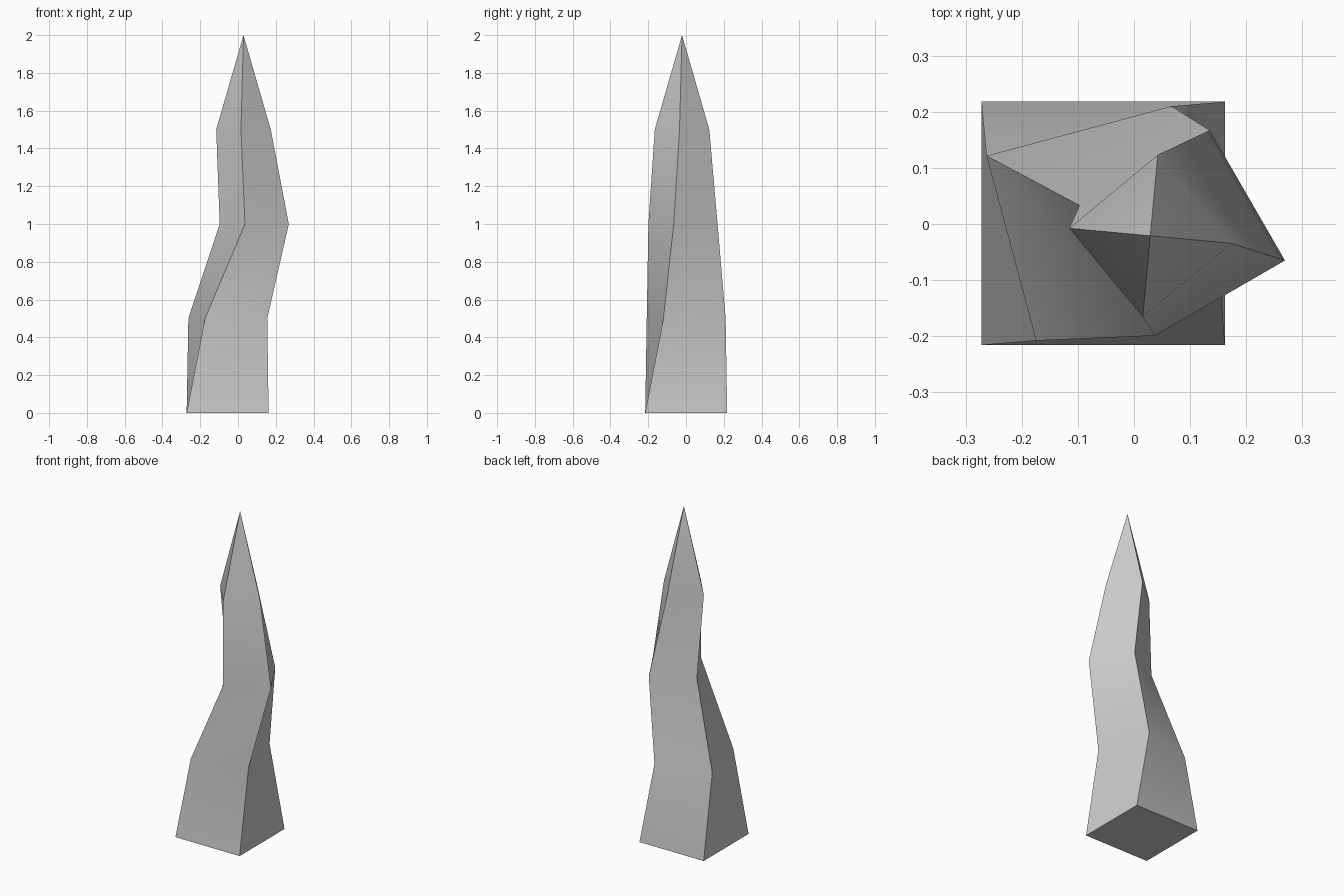
import bpy, bmesh, math

if "Cube" in bpy.data.objects:
    bpy.data.objects.remove(bpy.data.objects["Cube"])

# Twisting square sections: centre x, centre y, height, side, turn in degrees
sections = [
    (-0.055, 0.001, 0.0, 0.434, 0),
    (-0.054, 0.001, 0.5, 0.341, 15),
    (0.086, -0.016, 1.0, 0.268, 30),
    (0.029, -0.021, 1.5, 0.205, 39.7),
]
tip = (0.029, -0.021, 2.0)

bm = bmesh.new()
rings = []
for cx, cy, z, side, turn in sections:
    r = side / math.sqrt(2)
    ring = []
    for k in range(4):
        a = math.radians(225 + 90 * k + turn)
        ring.append(bm.verts.new((cx + r * math.cos(a), cy + r * math.sin(a), z)))
    rings.append(ring)

# Base, twisting walls and pointed top
bm.faces.new(rings[0][::-1])
for low, high in zip(rings, rings[1:]):
    for k in range(4):
        n = (k + 1) % 4
        bm.faces.new((low[k], low[n], high[n], high[k]))
apex = bm.verts.new(tip)
for k in range(4):
    bm.faces.new((rings[-1][k], rings[-1][(k + 1) % 4], apex))

mesh = bpy.data.meshes.new("twisted_spike")
bm.to_mesh(mesh)
bm.free()
spike = bpy.data.objects.new("twisted_spike", mesh)
bpy.context.collection.objects.link(spike)

# Soft shading along each side, crisp corners
bpy.context.view_layer.objects.active = spike
spike.select_set(True)
bpy.ops.object.shade_smooth_by_angle(angle=math.radians(35))
